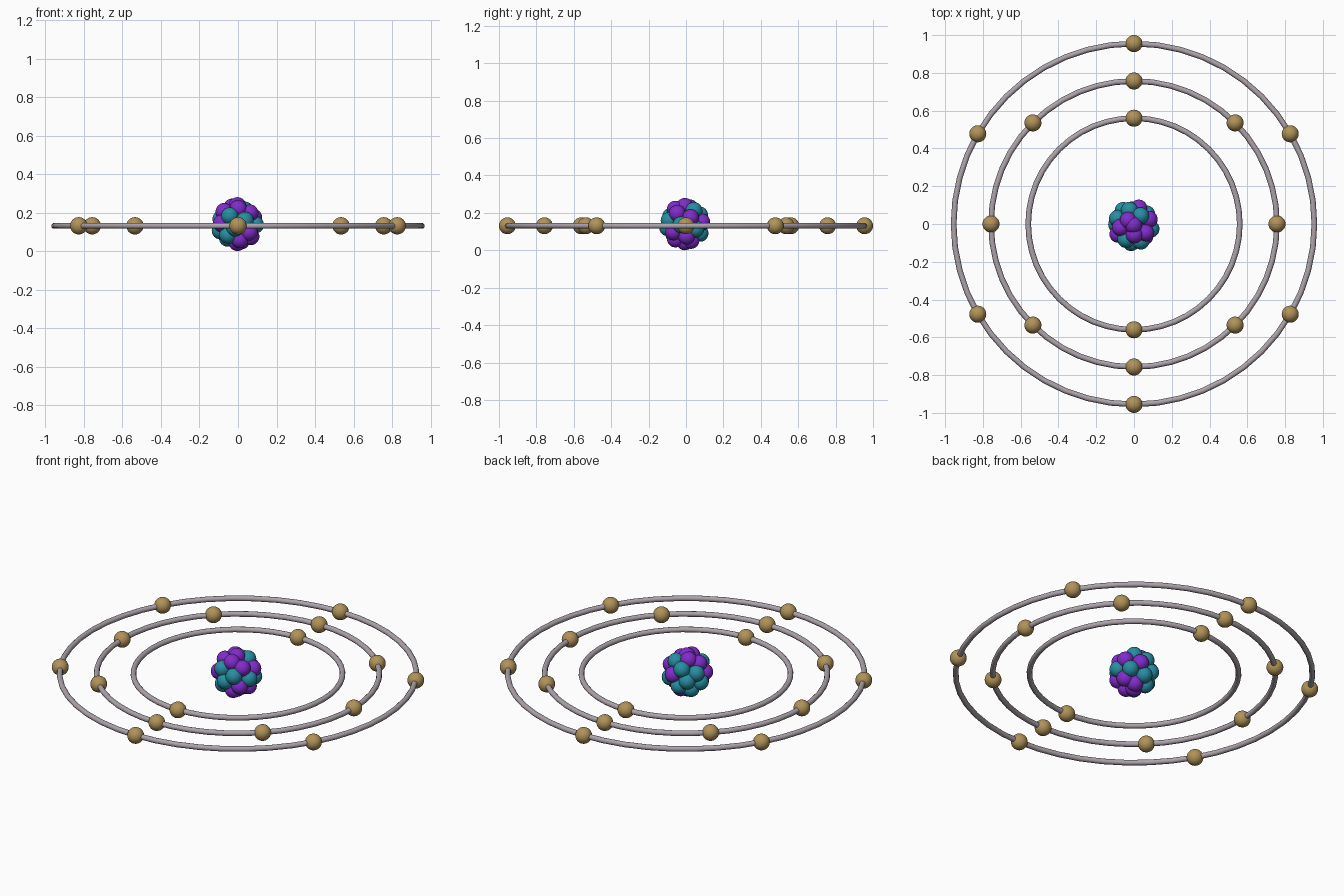
import bpy, math, random
from mathutils import Vector

if "Cube" in bpy.data.objects:
    bpy.data.objects.remove(bpy.data.objects["Cube"])

random.seed(4)
RING_Z = 0.131      # height of the orbit plane
BALL = 0.045        # radius of every particle


def material(name, rgb):
    m = bpy.data.materials.new(name)
    m.diffuse_color = (*rgb, 1)
    m.use_nodes = True
    m.node_tree.nodes["Principled BSDF"].inputs["Base Color"].default_value = m.diffuse_color
    return m


GOLD = material("electron_gold", (0.44, 0.29, 0.10))
PURPLE = material("proton_purple", (0.22, 0.025, 0.60))
TEAL = material("neutron_teal", (0.02, 0.27, 0.36))
GREY = material("orbit_grey", (0.42, 0.37, 0.41))


def finish(name, mat):
    o = bpy.context.object
    o.name = name
    o.data.materials.append(mat)
    bpy.ops.object.shade_smooth()


def ball(name, loc, mat):
    bpy.ops.mesh.primitive_uv_sphere_add(segments=32, ring_count=16, radius=BALL, location=loc)
    finish(name, mat)


# orbits with their electrons: radius, electron count
for n, (radius, count) in enumerate([(0.56, 2), (0.757, 8), (0.955, 6)], 1):
    bpy.ops.mesh.primitive_torus_add(location=(0, 0, RING_Z), major_radius=radius,
                                     minor_radius=0.015, major_segments=48, minor_segments=12)
    finish(f"orbit_{n}", GREY)
    for i in range(count):
        a = math.pi / 2 + 2 * math.pi * i / count
        ball(f"electron_{n}_{i + 1}", (radius * math.cos(a), radius * math.sin(a), RING_Z), GOLD)

# nucleus: a spiral shell of 26 particles around a core of 6
centre = Vector((-0.003, -0.006, 0.14))
spots = []
for i in range(26):
    z = 1 - 2 * i / 25
    a = i * math.pi * (3 - math.sqrt(5))
    r = math.sqrt(max(0, 1 - z * z))
    spots.append(centre + 0.095 * Vector((r * math.cos(a), r * math.sin(a), z)))
for axis in range(3):
    for s in (-1, 1):
        v = Vector((0, 0, 0))
        v[axis] = s * 0.045
        spots.append(centre + v)

# equal numbers of protons and neutrons, mixed at random on shell and core
kinds = [0, 1] * 13
random.shuffle(kinds)
kinds += [0, 1] * 3
for i, (spot, kind) in enumerate(zip(spots, kinds), 1):
    ball(f"{'proton' if kind else 'neutron'}_{i}", spot, PURPLE if kind else TEAL)
